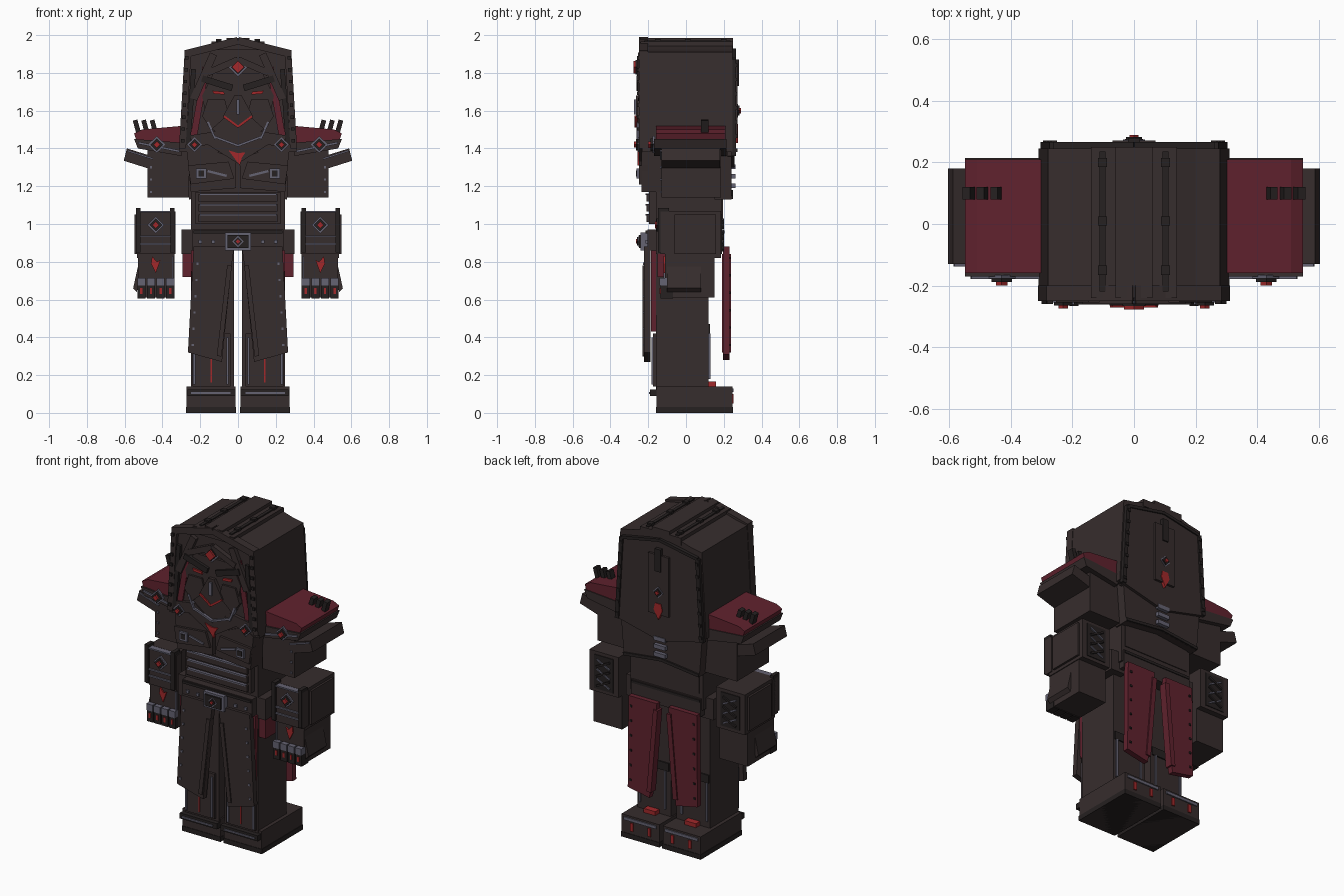
import bpy
import bmesh
from mathutils import Vector

default_cube = bpy.data.objects.get("Cube")
if default_cube:
    bpy.data.objects.remove(default_cube)


def material(name, red, green, blue):
    result = bpy.data.materials.new(name)
    result.use_nodes = True
    result.diffuse_color = (red, green, blue, 1)
    result.node_tree.nodes["Principled BSDF"].inputs["Base Color"].default_value = (red, green, blue, 1)
    return result


BROWN = material("dark brown leather", .037, .026, .026)
CHARCOAL = material("charcoal trim", .019, .015, .015)
CRIMSON = material("crimson cloth", .117, .016, .027)
SCARLET = material("scarlet accent", .36, .022, .024)
STEEL = material("grey steel", .13, .125, .17)


def add_prism(mesh, outline, front, back):
    """Extrude an outline in x and z from front to back."""
    near = [mesh.verts.new((x, front, z)) for x, z in outline]
    far = [mesh.verts.new((x, back, z)) for x, z in outline]
    mesh.faces.new(near)
    mesh.faces.new(far[::-1])
    for i in range(len(near)):
        j = i - 1
        mesh.faces.new((near[j], near[i], far[i], far[j]))


def finish(name, colour, outlines, front, back):
    mesh = bmesh.new()
    for outline in outlines:
        add_prism(mesh, outline, front, back)
    bmesh.ops.recalc_face_normals(mesh, faces=mesh.faces)
    data = bpy.data.meshes.new(name)
    mesh.to_mesh(data)
    mesh.free()
    data.materials.append(colour)
    part = bpy.data.objects.new(name, data)
    bpy.context.collection.objects.link(part)


def flip(outline):
    return [(-x, z) for x, z in outline]


def slab(name, colour, outline, depth, pair=True):
    if pair:
        finish("left_" + name, colour, [outline], *depth)
        finish("right_" + name, colour, [flip(outline)], *depth)
    else:
        finish(name, colour, [outline], *depth)


def rectangle(across, height):
    (a, b), (c, d) = across, height
    return [(a, c), (b, c), (b, d), (a, d)]


def box(name, colour, across, depth, height, pair=True):
    slab(name, colour, rectangle(across, height), depth, pair)


def centred(name, colour, half, depth, height):
    box(name, colour, (-half, half), depth, height, pair=False)


def strip(name, colour, start, end, width, depth, pair=True):
    a, b = Vector(start), Vector(end)
    side = (b - a).orthogonal().normalized() * width / 2
    slab(name, colour, [a - side, b - side, b + side, a + side], depth, pair)


def diamond(x, z, r):
    return [(x - r, z), (x, z - r), (x + r, z), (x, z + r)]


def studs(name, colour, start, end, count, depth, size=.009):
    a, b = Vector(start), Vector(end)
    rows = []
    for i in range(count):
        x, z = a.lerp(b, i / max(count - 1, 1))
        rows += [rectangle((s * x - size, s * x + size), (z - size, z + size)) for s in (-1, 1)]
    finish(name, colour, rows, *depth)


def badge(name, x, z, front, back, r=.04, pair=True):
    step = (front - back) / 3
    slab(name + "_rim", STEEL, diamond(x, z, r), (back, back + step), pair)
    slab(name + "_bed", CHARCOAL, diamond(x, z, r * .75), (back, back + 2 * step), pair)
    slab(name + "_gem", SCARLET, diamond(x, z, r * .4), (back, front), pair)


# Hood: solid shell, stepped roof and seams
half_hood = [(.31, 1.38), (.28, 1.91), (.2, 1.925), (.1, 1.955)]
slab("hood", BROWN, half_hood + flip(half_hood)[::-1], (-.23, .245), pair=False)
centred("roof_ridge", BROWN, .06, (-.24, .25), (1.94, 1.985))
centred("roof_cap", BROWN, .14, (-.24, .25), (1.92, 1.965))
box("roof_strap", CHARCOAL, (.092, .112), (-.22, .235), (1.94, 1.972))
for i, y in enumerate((-.15, .01, .2)):
    box(f"roof_buckle_{i}", CHARCOAL, (.087, .117), (y - .015, y + .015), (1.94, 1.98))
strip("hood_front_edge", BROWN, (.265, 1.91), (.295, 1.4), .035, (-.25, -.2))
strip("hood_front_peak", BROWN, (.28, 1.9), (0, 1.97), .04, (-.25, -.2))
strip("hood_inner_edge", BROWN, (.13, 1.9), (.235, 1.66), .04, (-.255, -.2))
strip("hood_lining", CRIMSON, (.17, 1.83), (.235, 1.46), .035, (-.24, -.2))
strip("hood_lappet", CHARCOAL, (.235, 1.82), (.265, 1.42), .025, (-.25, -.2))
studs("hood_front_studs", CHARCOAL, (.272, 1.88), (.292, 1.44), 8, (-.26, -.24))

# Mask: brow, eyes, beak and jaw
slab("mask", BROWN, [(-.16, 1.52), (0, 1.4), (.16, 1.52), (.19, 1.68), (.13, 1.8), (-.13, 1.8), (-.19, 1.68)],
     (-.245, -.2), pair=False)
strip("brow", CHARCOAL, (.03, 1.72), (.19, 1.77), .035, (-.262, -.22))
strip("upper_brow", BROWN, (0, 1.87), (.16, 1.8), .035, (-.26, -.22))
slab("eye", SCARLET, [(.07, 1.685), (.13, 1.69), (.135, 1.706), (.075, 1.7)], (-.255, -.24))
slab("cheek", BROWN, [(.05, 1.58), (.14, 1.5), (.19, 1.57), (.16, 1.66), (.07, 1.66)], (-.257, -.22))
slab("beak", BROWN, [(-.08, 1.57), (0, 1.51), (.08, 1.57), (.02, 1.68), (-.02, 1.68)], (-.265, -.22), pair=False)
centred("nose_guard", STEEL, .009, (-.275, -.25), (1.58, 1.66))
strip("mouth_line", SCARLET, (.075, 1.57), (0, 1.515), .012, (-.272, -.25))
strip("jaw_trim", STEEL, (.16, 1.54), (.12, 1.45), .012, (-.262, -.23))
strip("chin_trim", STEEL, (.12, 1.46), (0, 1.415), .012, (-.262, -.23))
badge("forehead_medallion", 0, 1.83, -.275, -.25, .05, pair=False)
slab("forehead_flame", SCARLET, diamond(0, 1.83, .033), (-.278, -.25), pair=False)

# Back of hood: bordered panel, spine plate and emblems
slab("hood_back_panel", BROWN, [(-.29, 1.36), (0, 1.29), (.29, 1.36), (.26, 1.86), (0, 1.92), (-.26, 1.86)],
     (.22, .258), pair=False)
strip("hood_back_border", CHARCOAL, (.262, 1.87), (.292, 1.36), .025, (.24, .266))
strip("hood_back_peak", CHARCOAL, (.26, 1.87), (0, 1.92), .018, (.24, .266))
studs("hood_back_studs", CHARCOAL, (.26, 1.84), (.287, 1.39), 7, (.25, .272))
centred("spine_plate", BROWN, .07, (.24, .272), (1.46, 1.83))
centred("spine_cap", CHARCOAL, .02, (.25, .28), (1.73, 1.87))
badge("spine_badge", 0, 1.6, .29, .268, .035, pair=False)
slab("spine_emblem", SCARLET, [(-.03, 1.49), (0, 1.43), (.03, 1.49), (.02, 1.53), (-.02, 1.53)],
     (.25, .276), pair=False)

# Chest, collar and waist
centred("torso", BROWN, .25, (-.16, .19), (.9, 1.42))
slab("chest_plate", BROWN, [(.01, 1.19), (.25, 1.17), (.27, 1.38), (.2, 1.42), (.01, 1.34)], (-.235, -.1))
slab("chest_flap", BROWN, [(.02, 1.24), (.25, 1.21), (.265, 1.31), (.05, 1.33)], (-.25, -.2))
strip("chest_trim", STEEL, (.06, 1.255), (.16, 1.28), .012, (-.257, -.23))
box("chest_buckle", STEEL, (.168, .222), (-.262, -.23), (1.24, 1.295))
box("chest_buckle_inset", CHARCOAL, (.18, .21), (-.266, -.23), (1.252, 1.283))
slab("collar", BROWN, [(0, 1.32), (.16, 1.42), (.25, 1.4), (.25, 1.47), (.12, 1.49), (0, 1.4)], (-.25, -.18))
badge("collar_badge", .23, 1.42, -.275, -.245)
slab("chest_emblem", SCARLET, [(-.05, 1.39), (.01, 1.31), (.02, 1.35), (.04, 1.38), (0, 1.375)],
     (-.257, -.24), pair=False)
centred("waist_band", BROWN, .225, (-.195, .195), (1, 1.17))
for i in range(3):
    z = 1.01 + i * .055
    centred(f"waist_rib_{i}", BROWN, .21, (-.21, -.15), (z, z + .04))
    centred(f"waist_trim_{i}", STEEL, .2, (-.214, -.15), (z + .034, z + .042))
slab("back_plate", BROWN, [(-.26, 1.13), (0, 1.16), (.26, 1.13), (.28, 1.38), (-.28, 1.38)], (.15, .24), pair=False)
strip("back_plate_edge", CHARCOAL, (0, 1.17), (.26, 1.14), .018, (.2, .25), pair=True)
for i in range(3):
    centred(f"back_buckle_{i}", STEEL, .04, (.2, .262), (1.19 + i * .05, 1.215 + i * .05))

# Belt and hips
centred("belt", BROWN, .24, (-.205, .2), (.86, .97))
box("hip_pouch", BROWN, (.2, .3), (-.16, .16), (.84, .97))
centred("belt_top_trim", CHARCOAL, .235, (-.215, .205), (.95, .965))
centred("buckle", STEEL, .07, (-.24, -.2), (.86, .955))
centred("buckle_plate", CHARCOAL, .055, (-.25, -.2), (.873, .943))
badge("buckle_badge", 0, .908, -.265, -.245, .03, pair=False)
studs("belt_studs", STEEL, (.13, .905), (.2, .905), 2, (-.215, -.2))

# Coat tails: dark outside front, crimson behind
front_tail = [(.02, .88), (.035, .77), (.085, .27), (.265, .32), (.235, .88)]
slab("front_tail", BROWN, front_tail, (-.222, -.188))
strip("front_tail_fold", BROWN, (.045, .78), (.1, .3), .025, (-.23, -.19))
slab("front_tail_lining", CRIMSON, [(.1, .45), (.24, .43), (.25, .86), (.1, .86)], (-.185, -.155))
studs("front_tail_studs", STEEL, (.215, .79), (.24, .36), 6, (-.228, -.21), .006)
slab("back_tail", CRIMSON, [(.04, .88), (.05, .75), (.09, .28), (.24, .31), (.235, .88)], (.195, .23))
strip("back_tail_fold", CRIMSON, (.045, .84), (.09, .32), .03, (.19, .238))
studs("back_tail_studs", CHARCOAL, (.215, .82), (.22, .36), 6, (.22, .236), .006)
box("hip_cloth", CRIMSON, (.24, .295), (-.15, -.02), (.72, .94))

# Legs and boots
box("leg", BROWN, (.02, .25), (-.16, .12), (.12, .88))
box("foot", BROWN, (.012, .272), (-.155, .245), (0, .14))
box("sole", CHARCOAL, (.01, .275), (-.158, .248), (0, .03))
box("shin_guard", BROWN, (.04, .24), (-.175, -.1), (.14, .42))
for i, x in enumerate((.05, .225)):
    box(f"shin_trim_{i}", STEEL, (x, x + .012), (-.183, -.15), (.15, .4))
    box(f"calf_trim_{i}", STEEL, (x, x + .012), (.1, .13), (.18, .42))
box("shin_line", SCARLET, (.138, .146), (-.179, -.15), (.16, .38))
box("ankle_strap", CHARCOAL, (.012, .268), (-.19, .13), (.09, .125))
box("ankle_trim", STEEL, (.04, .25), (-.197, -.15), (.1, .11))
box("calf_band", CHARCOAL, (.03, .245), (.1, .128), (.42, .47))
box("heel_trim", STEEL, (.03, .255), (.2, .252), (.11, .128))
box("heel_tongue", SCARLET, (.1, .18), (.11, .16), (.14, .165))
for i, x in enumerate((.07, .19)):
    box(f"heel_strap_{i}", SCARLET, (x, x + .02), (.2, .252), (.05, .1))

# Upper arms and layered shoulder pads
box("upper_arm", BROWN, (.26, .48), (-.13, .185), (1.14, 1.43))
studs("arm_studs", STEEL, (.46, 1.17), (.46, 1.3), 3, (-.137, -.12), .006)
slab("shoulder_cloth", CRIMSON, [(.29, 1.4), (.53, 1.42), (.55, 1.48), (.51, 1.5), (.29, 1.52)], (-.16, .21))
slab("shoulder_plate", BROWN, [(.3, 1.36), (.53, 1.4), (.55, 1.45), (.29, 1.43)], (-.17, .215))
slab("shoulder_lame", BROWN, [(.43, 1.28), (.605, 1.335), (.588, 1.4), (.41, 1.345)], (-.13, .18))
strip("shoulder_trim", STEEL, (.31, 1.385), (.53, 1.43), .012, (-.178, -.16))
strip("lame_trim", STEEL, (.45, 1.345), (.585, 1.388), .009, (-.138, -.12))
badge("shoulder_badge", .43, 1.42, -.2, -.165, .045)
for i, x in enumerate((.43, .475, .52)):
    strip(f"shoulder_spike_{i}", CHARCOAL, (x, 1.46), (x + .025, 1.55), .025, (.08, .12))

# Forearms: cuff, laced back and side panel
box("forearm", BROWN, (.335, .535), (-.11, .185), (.82, 1.07))
box("cuff_front", BROWN, (.33, .54), (-.135, -.08), (.84, 1.065))
box("cuff_side", BROWN, (.52, .548), (-.06, .16), (.84, 1.05))
for i, z in enumerate((.89, .93, 1.06)):
    box(f"cuff_trim_{i}", STEEL, (.34, .53), (-.145, -.1), (z, z + .009))
for i, x in enumerate((.335, .515)):
    box(f"cuff_post_{i}", CHARCOAL, (x, x + .025), (-.148, -.09), (.85, 1.085))
badge("cuff_badge", .435, .995, -.165, -.135, .045)
box("lace_bed", CHARCOAL, (.37, .5), (.17, .19), (.84, 1.05))
for i in range(3):
    z = .86 + i * .06
    strip(f"lace_rising_{i}", STEEL, (.39, z), (.48, z + .045), .009, (.18, .197))
    strip(f"lace_falling_{i}", CHARCOAL, (.39, z + .045), (.48, z), .012, (.18, .2))

# Hands: palm block, emblem, knuckles and fingers
box("hand", BROWN, (.335, .53), (-.11, .15), (.61, .83))
slab("thumb_guard", BROWN, [(.52, .82), (.555, .66), (.535, .64), (.51, .8)], (-.1, .08))
slab("hand_emblem", SCARLET, [(.41, .81), (.435, .74), (.46, .79), (.455, .83), (.43, .8)], (-.118, -.1))
strip("hand_side_trim", STEEL, (.345, .83), (.345, .7), .009, (-.12, -.1))
for i in range(4):
    x = .337 + i * .051
    box(f"knuckle_{i}", STEEL, (x, x + .043), (-.14, -.09), (.675, .715))
    box(f"finger_{i}", CHARCOAL, (x, x + .043), (-.135, -.07), (.605, .675))
    box(f"finger_mark_{i}", SCARLET, (x + .015, x + .028), (-.139, -.12), (.63, .66))
